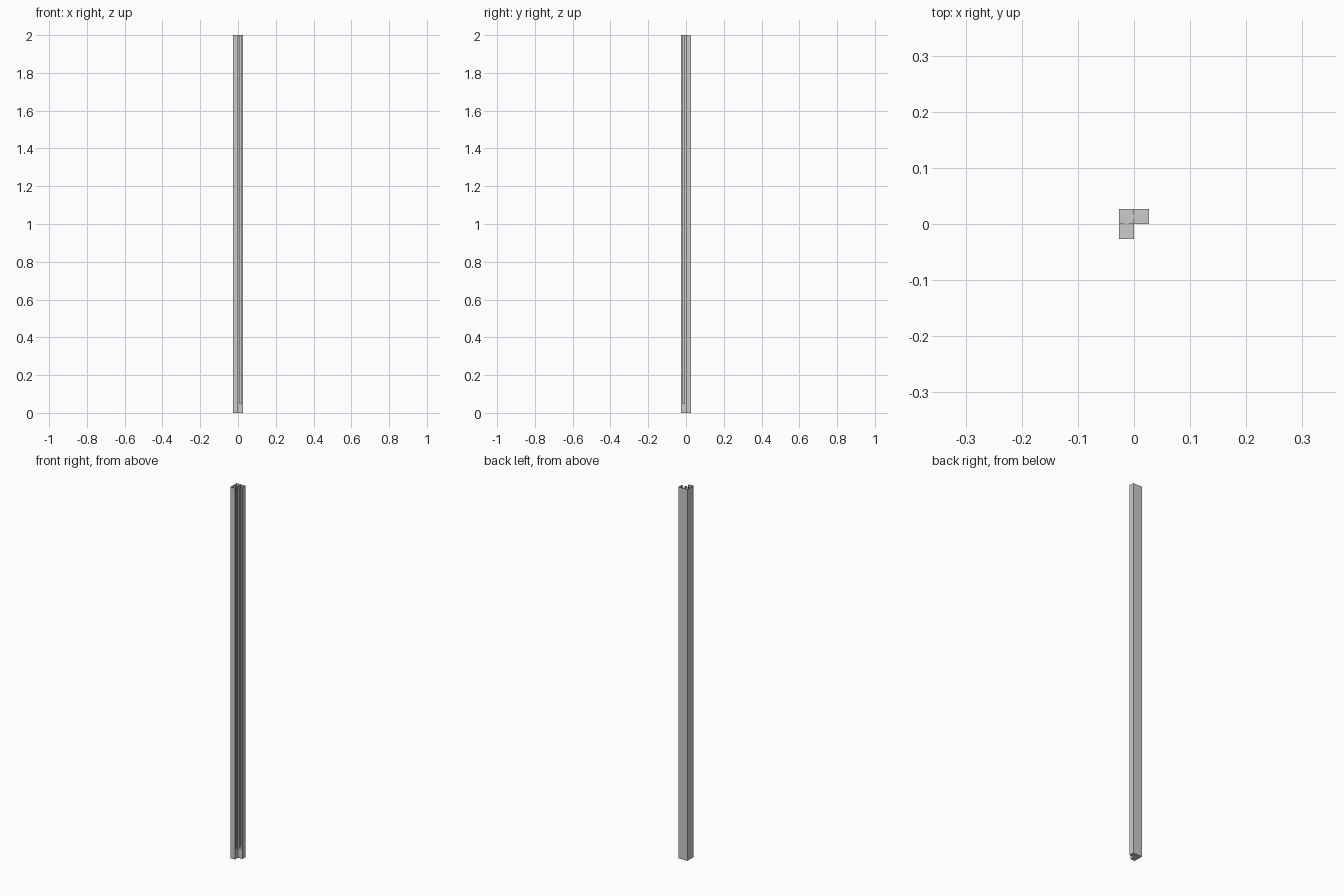
import bpy, bmesh

if "Cube" in bpy.data.objects:
    bpy.data.objects.remove(bpy.data.objects["Cube"])

H = 2.0        # full height
R = 0.0265     # half width of the L section
BASE = 0.05    # solid foot height
T = 0.001      # sheet thickness
A, B = 0.009, 0.018   # slot limits within one cell


def prism(name, pts, z0, z1):
    """Upright prism from a plan outline."""
    bm = bmesh.new()
    face = bm.faces.new([bm.verts.new((x, y, z0)) for x, y in pts])
    up = bmesh.ops.extrude_face_region(bm, geom=[face])
    verts = [g for g in up["geom"] if isinstance(g, bmesh.types.BMVert)]
    bmesh.ops.translate(bm, verts=verts, vec=(0, 0, z1 - z0))
    bmesh.ops.recalc_face_normals(bm, faces=bm.faces)
    me = bpy.data.meshes.new(name)
    bm.to_mesh(me)
    bm.free()
    ob = bpy.data.objects.new(name, me)
    bpy.context.collection.objects.link(ob)
    return ob


def strip(name, x0, x1, y0, y1):
    return prism(name, [(x0, y0), (x1, y0), (x1, y1), (x0, y1)], BASE, H)


# Solid L-shaped foot
prism("foot", [(-R, -R), (0, -R), (0, 0), (R, 0), (R, R), (-R, R)], 0, BASE)

# Continuous outer skin around the back, left and both arm ends
prism("outer_skin", [(0, -R), (0, -R + T), (-R + T, -R + T), (-R + T, R - T),
                     (R - T, R - T), (R - T, 0), (R, 0), (R, R), (-R, R),
                     (-R, -R)], BASE, H)

# Paired lips leave a slot along each inner face and each cell divider;
# the second copy of each is mirrored across the corner diagonal
lips = [("face_lip", 0, A, 0, T), ("face_lip", B, R - T, 0, T),
        ("divider_lip", -T, 0, T, A + 0.001), ("divider_lip", -T, 0, B - 0.001, R - T)]
for name, x0, x1, y0, y1 in lips:
    strip("right_" + name, x0, x1, y0, y1)
    strip("front_" + name, -y1, -y0, -x1, -x0)
